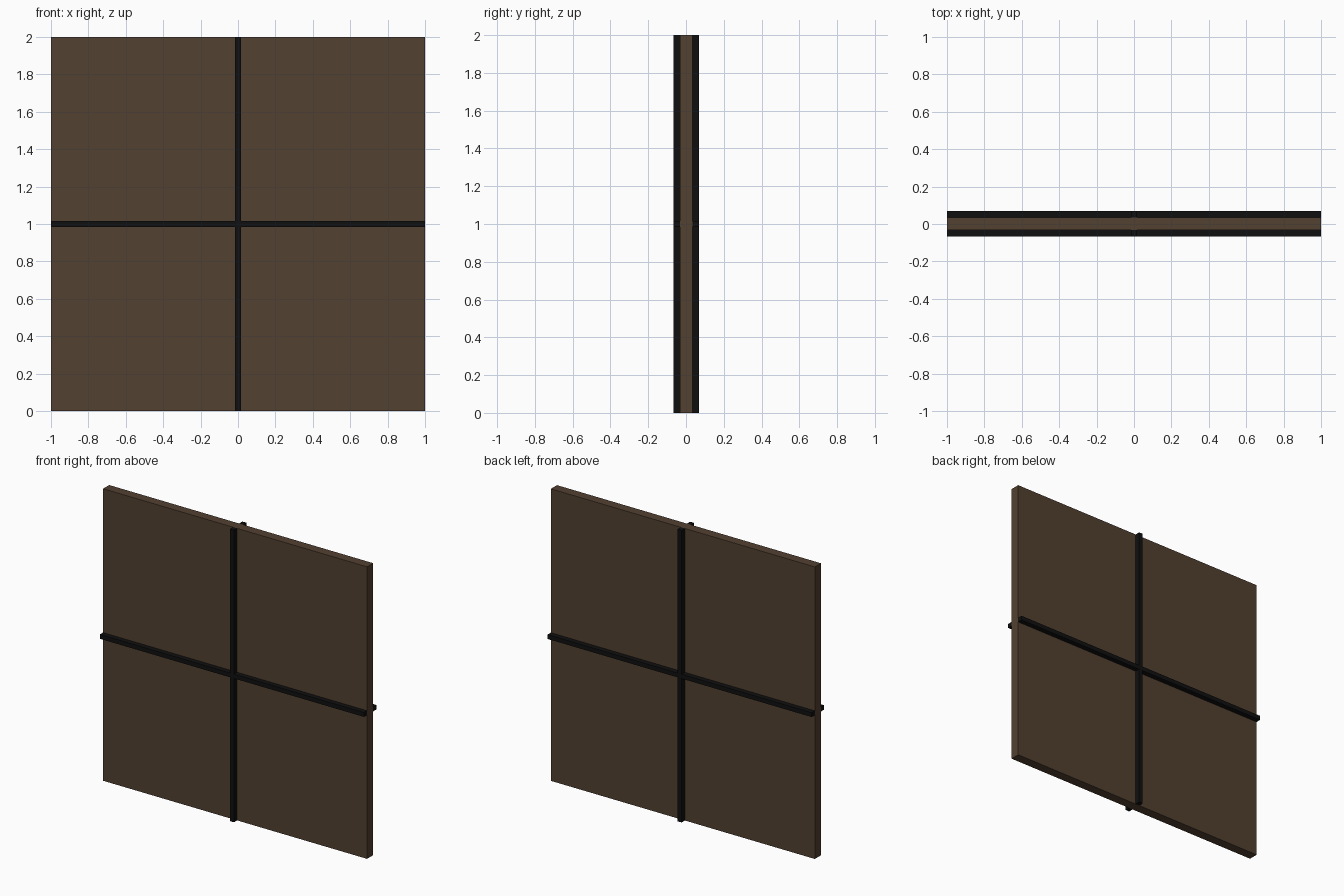
import bpy

if "Cube" in bpy.data.objects:
    bpy.data.objects.remove(bpy.data.objects["Cube"])


def material(name, color):
    m = bpy.data.materials.new(name)
    m.diffuse_color = (*color, 1)
    m.use_nodes = True
    m.node_tree.nodes["Principled BSDF"].inputs["Base Color"].default_value = m.diffuse_color
    return m


def box(name, lo, hi, mat):
    size = [b - a for a, b in zip(lo, hi)]
    mid = [(a + b) / 2 for a, b in zip(lo, hi)]
    bpy.ops.mesh.primitive_cube_add(size=1, location=mid)
    ob = bpy.context.object
    ob.name = name
    ob.scale = size
    bpy.ops.object.transform_apply(location=False, rotation=False, scale=True)
    ob.data.materials.append(mat)
    return ob


brown = material("brown_board", (0.085, 0.052, 0.030))
black = material("black_trim", (0.005, 0.005, 0.005))

FRONT, BACK = -0.032, 0.034   # board faces
HALF = 0.015                  # half width of the divider strips

# Square board
box("board", (-1, FRONT, 0), (1, BACK, 2), brown)

# Crossed divider strips on both faces
for side, y0, y1 in (("front", -0.066, FRONT), ("back", BACK, 0.069)):
    box(side + "_vertical_strip", (-HALF, y0, 0), (HALF, y1, 2), black)
    box(side + "_horizontal_strip", (-1, y0, 1 - HALF), (1, y1, 1 + HALF), black)
